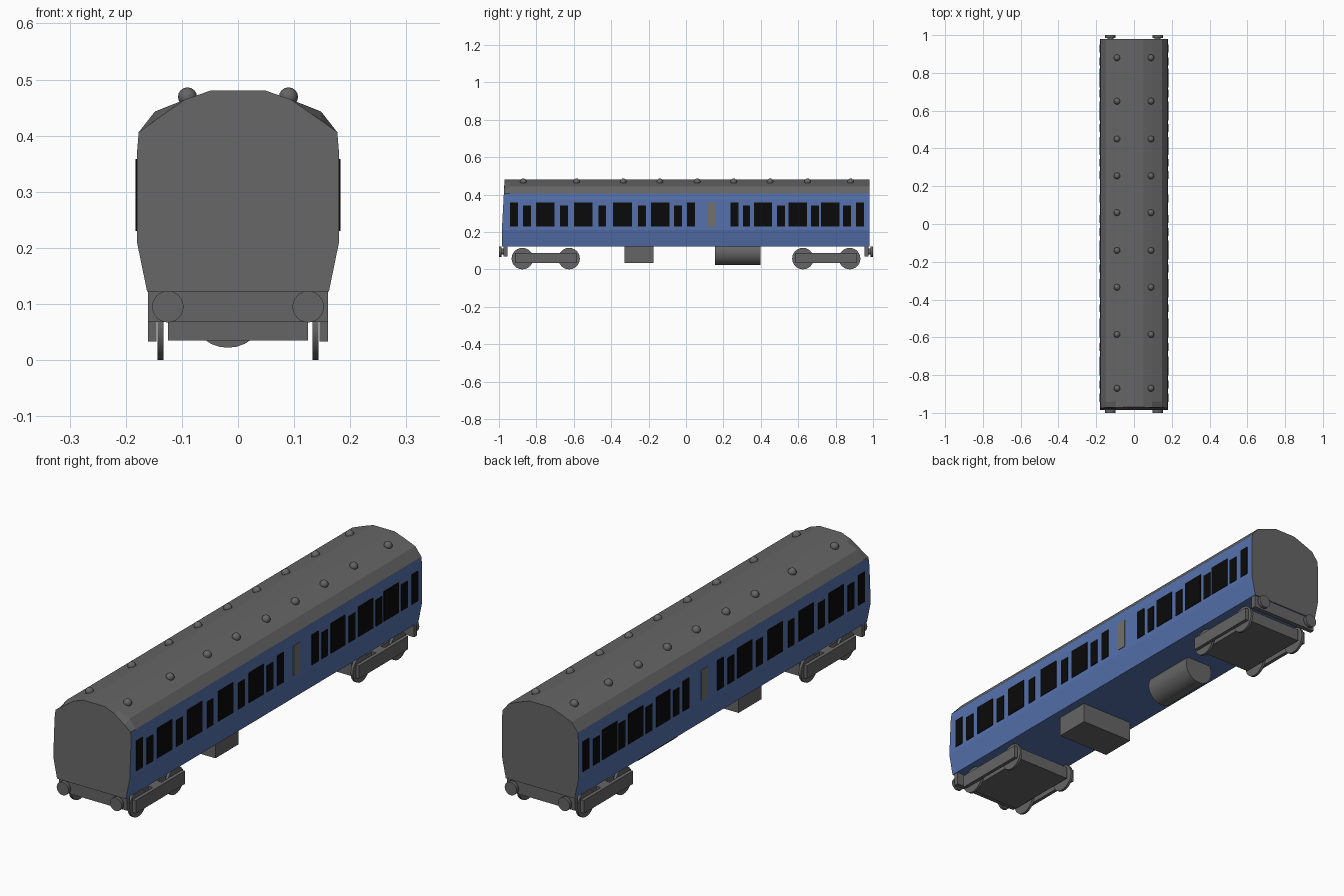
import bpy, bmesh, math
from mathutils import Matrix

if "Cube" in bpy.data.objects:
    bpy.data.objects.remove(bpy.data.objects["Cube"])


def material(name, rgb):
    m = bpy.data.materials.new(name)
    m.diffuse_color = (*rgb, 1)
    m.use_nodes = True
    m.node_tree.nodes["Principled BSDF"].inputs["Base Color"].default_value = m.diffuse_color
    return m


GREY = material("dark grey", (0.13, 0.13, 0.13))
BLUE = material("coach blue", (0.09, 0.165, 0.42))
BLACK = material("window black", (0.003, 0.003, 0.003))
PANEL = material("panel grey", (0.17, 0.165, 0.155))


def finish(name, bm, mats, smooth=False):
    bmesh.ops.recalc_face_normals(bm, faces=bm.faces)
    me = bpy.data.meshes.new(name)
    bm.to_mesh(me)
    bm.free()
    for m in mats:
        me.materials.append(m)
    ob = bpy.data.objects.new(name, me)
    bpy.context.collection.objects.link(ob)
    if smooth:
        bpy.context.view_layer.objects.active = ob
        ob.select_set(True)
        bpy.ops.object.shade_smooth_by_angle(angle=math.radians(40))
        ob.select_set(False)
    return ob


def add_box(bm, x0, x1, y0, y1, z0, z1):
    mat = Matrix.Translation(((x0 + x1) / 2, (y0 + y1) / 2, (z0 + z1) / 2)) \
        @ Matrix.Diagonal((x1 - x0, y1 - y0, z1 - z0, 1))
    bmesh.ops.create_cube(bm, size=1, matrix=mat)


def add_cyl(bm, centre, r, depth, axis, n=24):
    rot = Matrix.Rotation(math.pi / 2, 4, 'Y' if axis == 'X' else 'X')
    bmesh.ops.create_cone(bm, cap_ends=True, segments=n, radius1=r, radius2=r,
                          depth=depth, matrix=Matrix.Translation(centre) @ rot)


# Coach body: cross-section lofted along y, front end leaning back slightly
half = [(0.162, 0.122), (0.18, 0.21), (0.18, 0.37), (0.177, 0.406),
        (0.148, 0.443), (0.095, 0.464), (0.05, 0.48)]
section = half + [(-x, z) for x, z in reversed(half)]
bm = bmesh.new()
rings = []
for k, y in enumerate((-0.985, -0.94, 0.98)):
    ring = []
    for x, z in section:
        yy = y + (0.015 * max(0, z - 0.2) / 0.28 if k == 0 else 0)
        drop = 0.016 if k == 0 and abs(z - 0.443) < 0.001 else 0
        ring.append(bm.verts.new((x, yy, z - drop)))
    rings.append(ring)
n = len(section)
for a, b in zip(rings, rings[1:]):
    for i in range(n):
        j = (i + 1) % n
        f = bm.faces.new((a[i], a[j], b[j], b[i]))
        is_roof = min(section[i][1], section[j][1]) > 0.4
        f.material_index = 1 if is_roof else 0
for ring in (rings[0], rings[-1]):
    bm.faces.new(ring).material_index = 1
finish("coach_body", bm, [BLUE, GREY])

# Side windows: (centre y, width, is tall), mirrored on both sides
windows = [(-.92, .043, 1), (-.85, .043, 0), (-.752, .1, 1), (-.652, .043, 0),
           (-.55, .1, 1), (-.447, .04, 0), (-.34, .1, 1), (-.236, .043, 0),
           (-.137, .1, 1), (-.043, .043, 0), (.027, .043, 1),
           (.26, .043, 1), (.324, .038, 0), (.412, .096, 1), (.508, .043, 0),
           (.598, .1, 1), (.69, .043, 0), (.772, .1, 1), (.86, .043, 0),
           (.93, .043, 1)]
bm = bmesh.new()
for s in (-1, 1):
    for y, w, tall in windows:
        add_box(bm, s * 0.181 - .002, s * 0.181 + .002, y - w / 2, y + w / 2,
                0.23, 0.358 if tall else 0.342)
finish("side_windows", bm, [BLACK])

# Frosted panel on each side
bm = bmesh.new()
for s in (-1, 1):
    add_box(bm, s * 0.181 - .002, s * 0.181 + .002, 0.114, 0.156, 0.23, 0.358)
finish("side_panels", bm, [PANEL])

# Roof ventilators
bm = bmesh.new()
for y in (-.87, -.585, -.335, -.14, .06, .255, .45, .65, .88):
    for x in (-.09, .09):
        bmesh.ops.create_uvsphere(bm, u_segments=16, v_segments=8, radius=0.017,
                                  matrix=Matrix.Translation((x, y, 0.469)))
finish("roof_vents", bm, [GREY], True)

# Buffer beams and buffers at both ends
beams, buffers = bmesh.new(), bmesh.new()
for s in (-1, 1):
    y0, y1 = sorted((s * 0.955, s * 0.975))
    add_box(beams, -0.16, 0.16, y0, y1, 0.068, 0.123)
    for x in (-.125, .125):
        add_cyl(buffers, (x, s * 0.993, 0.095), 0.028, 0.014, 'Y')
        add_cyl(buffers, (x, s * 0.978, 0.095), 0.016, 0.03, 'Y', 16)
finish("buffer_beams", beams, [GREY])
finish("buffers", buffers, [GREY], True)

# Bogies: middle plate, side frames and four wheels each
frames, wheels = bmesh.new(), bmesh.new()
for c in (-0.75, 0.75):
    add_box(frames, -0.125, 0.125, c - 0.165, c + 0.165, 0.035, 0.088)
    for s in (-1, 1):
        x0, x1 = sorted((s * 0.145, s * 0.16))
        add_box(frames, x0, x1, c - 0.165, c + 0.165, 0.033, 0.088)
        x0, x1 = sorted((s * 0.12, s * 0.15))
        add_box(frames, x0, x1, c - 0.03, c + 0.03, 0.07, 0.088)
        for d in (-0.125, 0.125):
            add_cyl(wheels, (s * 0.138, c + d, 0.0575), 0.0575, 0.011, 'X')
finish("bogie_frames", frames, [GREY])
finish("wheels", wheels, [GREY], True)

# Underfloor equipment: battery box and tank
bm = bmesh.new()
add_box(bm, -0.125, 0.125, -0.33, -0.175, 0.035, 0.125)
finish("battery_box", bm, [GREY])
bm = bmesh.new()
add_cyl(bm, (-0.018, 0.277, 0.09), 0.068, 0.245, 'Y', 28)
finish("underfloor_tank", bm, [GREY], True)
